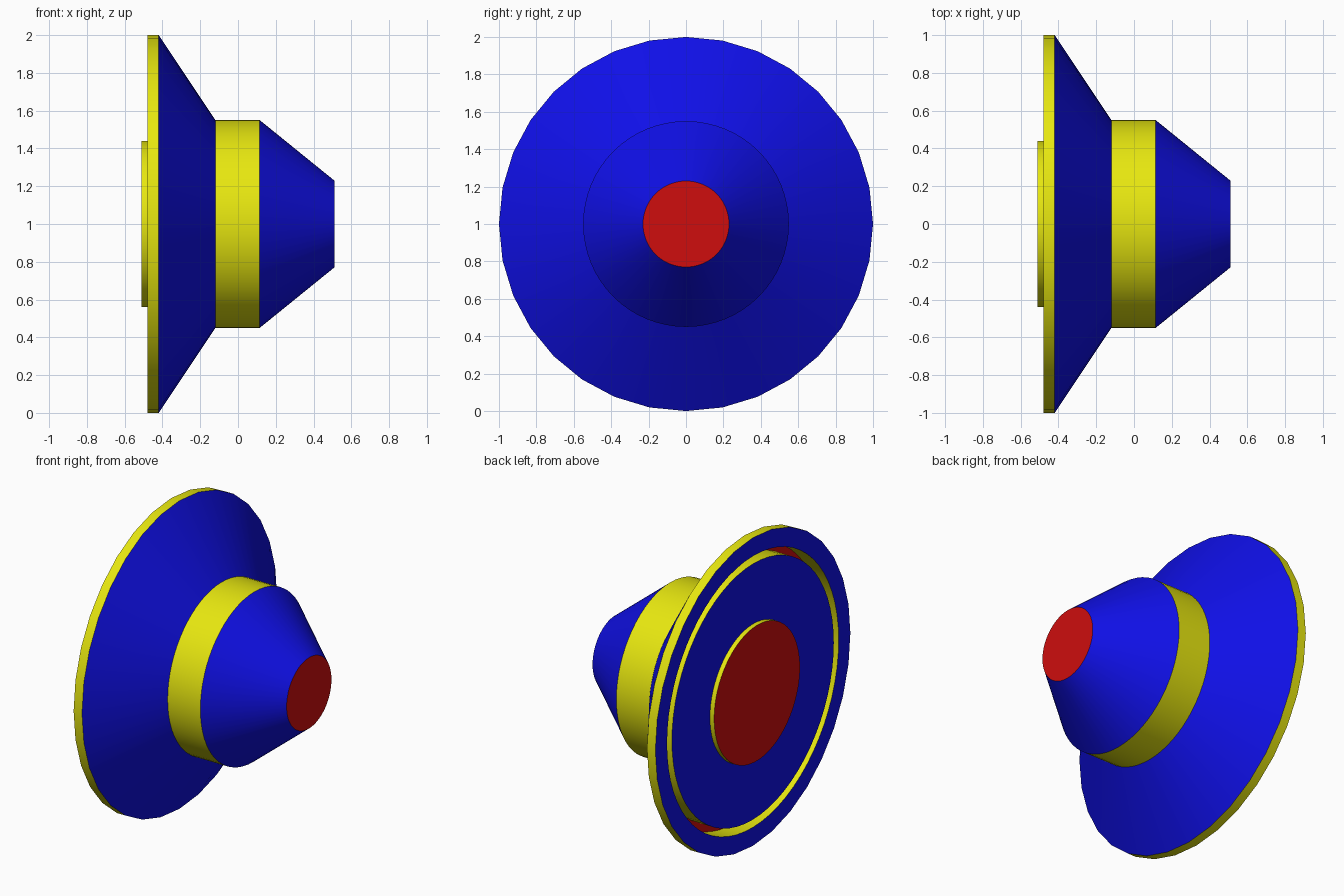
import bpy, bmesh, math

cube = bpy.data.objects.get("Cube")
if cube:
    bpy.data.objects.remove(cube, do_unlink=True)

SEGMENTS = 64


def make_material(name, color):
    m = bpy.data.materials.new(name)
    m.use_nodes = True
    m.diffuse_color = color
    m.node_tree.nodes["Principled BSDF"].inputs["Base Color"].default_value = color
    return m


BLUE = make_material("blue", (0.005, 0.005, 0.8, 1))
YELLOW = make_material("yellow", (0.8, 0.8, 0.005, 1))
RED = make_material("red", (0.62, 0.004, 0.004, 1))


def lathe(name, profile, colors, coarse=()):
    """Turn (x, radius) points about the x axis; one colour per profile step.
    Points listed in coarse get half as many sides."""
    bm = bmesh.new()
    rings = []
    for i, (x, r) in enumerate(profile):
        ring = []
        for s in range(SEGMENTS):
            a = math.tau * s / SEGMENTS
            q = r * math.cos(math.tau / SEGMENTS) if i in coarse and s % 2 else r
            ring.append(bm.verts.new((x, q * math.sin(a), q * math.cos(a))))
        rings.append(ring)
    mats = list(dict.fromkeys(colors))
    for lower, upper, color in zip(rings, rings[1:], colors):
        for s in range(SEGMENTS):
            t = (s + 1) % SEGMENTS
            f = bm.faces.new((lower[s], upper[s], upper[t], lower[t]))
            f.material_index = mats.index(color)
    bmesh.ops.remove_doubles(bm, verts=bm.verts, dist=1e-5)
    mesh = bpy.data.meshes.new(name)
    bm.to_mesh(mesh)
    bm.free()
    for m in mats:
        mesh.materials.append(m)
    obj = bpy.data.objects.new(name, mesh)
    obj.location.z = 1
    bpy.context.collection.objects.link(obj)
    bpy.ops.object.select_all(action="DESELECT")
    obj.select_set(True)
    bpy.context.view_layer.objects.active = obj
    bpy.ops.object.shade_smooth_by_angle(angle=math.radians(25))
    return obj


BACK, FLOOR = -0.48, -0.36

# Raised round boss in the middle of the back
lathe("back_boss", [(-0.51, 0), (-0.51, 0.44), (BACK, 0.44)], [RED, YELLOW])

# Flat back plate and the ring groove around it
lathe("back_plate", [(BACK, 0.44), (BACK, 0.83), (FLOOR, 0.83)], [BLUE, YELLOW])
lathe("back_groove", [(FLOOR, 0.83), (FLOOR, 0.88), (BACK, 0.88)], [RED, YELLOW])

# Rim with its blue back face and yellow edge
lathe("rim", [(BACK, 0.88), (BACK, 1), (-0.42, 1)], [BLUE, YELLOW], coarse=(1, 2))

# Wide flare narrowing to the collar
lathe("flare", [(-0.42, 1), (-0.12, 0.55)], [BLUE], coarse=(0,))
lathe("collar", [(-0.12, 0.55), (0.115, 0.55)], [YELLOW])

# Tapered nose with a red end
lathe("nose", [(0.115, 0.55), (0.51, 0.23), (0.51, 0)], [BLUE, RED])
